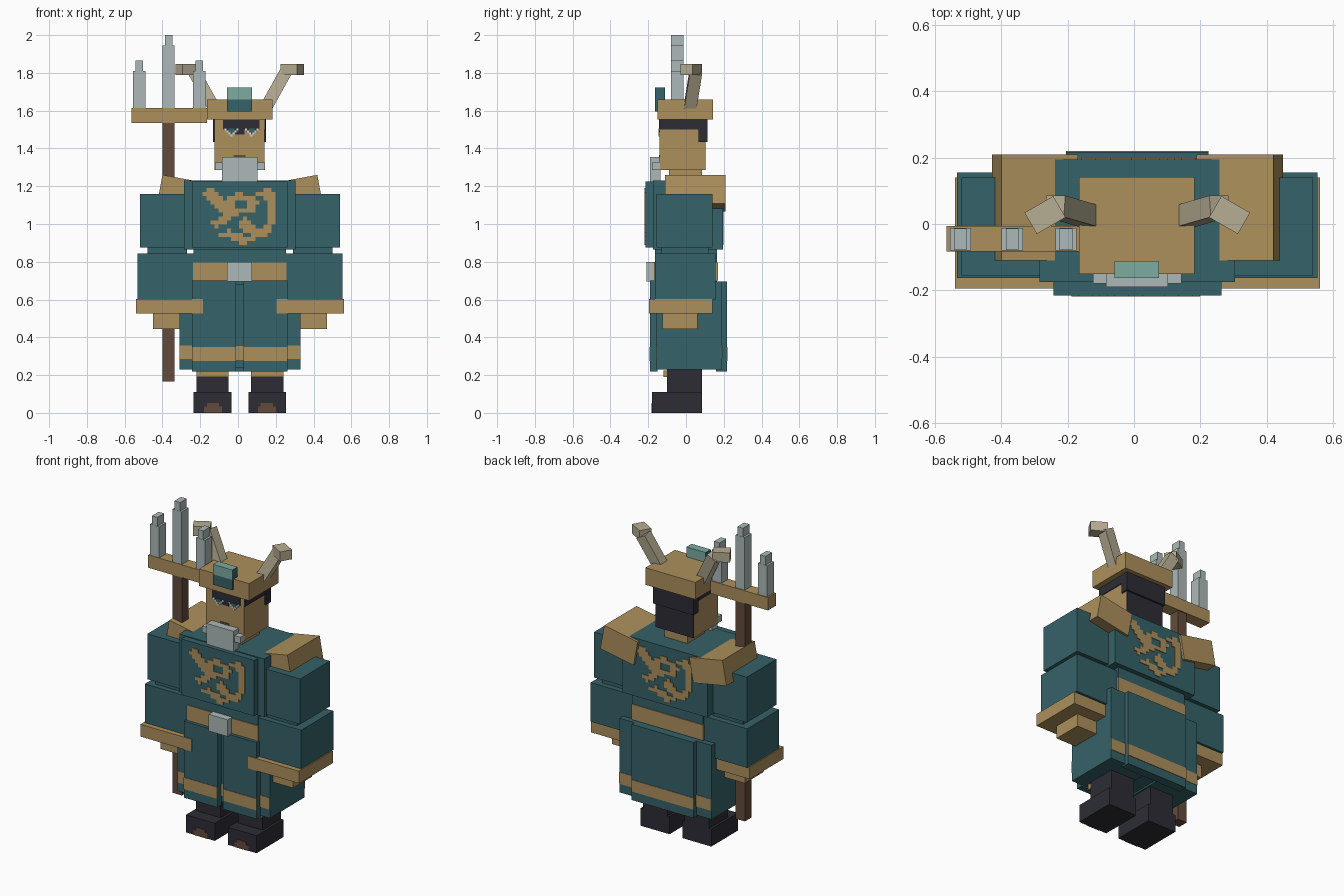
import bpy, bmesh, math
from mathutils import Vector, Euler

if "Cube" in bpy.data.objects:
    bpy.data.objects.remove(bpy.data.objects["Cube"], do_unlink=True)

CX = 0.01  # symmetry plane of the body


def material(name, rgb):
    lin = [((c / 255 + 0.055) / 1.055) ** 2.4 for c in rgb] + [1.0]
    m = bpy.data.materials.new(name)
    m.diffuse_color = lin
    m.use_nodes = True
    for n in m.node_tree.nodes:
        if n.type == 'BSDF_PRINCIPLED':
            n.inputs["Base Color"].default_value = lin
    return m


TEAL = material("teal cloth", (53, 98, 104))
GOLD = material("gold", (173, 144, 92))
GREY = material("pale grey", (173, 185, 184))
WOOD = material("brown wood", (98, 75, 59))
DARK = material("charcoal", (45, 44, 53))
JADE = material("light jade", (125, 171, 160))
HORN = material("horn beige", (182, 173, 146))
WHITE = material("eye white", (222, 222, 216))


def add_box(bm, x, y, z, rot=(0, 0, 0), mirrored=False):
    """Box from axis ranges, turned about its own centre."""
    c = Vector([(r[0] + r[1]) / 2 for r in (x, y, z)])
    s = Vector([r[1] - r[0] for r in (x, y, z)])
    turn = Euler(rot).to_matrix()
    for v in bmesh.ops.create_cube(bm, size=1)["verts"]:
        p = c + turn @ Vector([v.co[i] * s[i] for i in range(3)])
        if mirrored:
            p.x = 2 * CX - p.x
        v.co = p


def finish(name, bm, mat):
    bmesh.ops.recalc_face_normals(bm, faces=bm.faces)
    me = bpy.data.meshes.new(name)
    bm.to_mesh(me)
    bm.free()
    me.materials.append(mat)
    ob = bpy.data.objects.new(name, me)
    bpy.context.collection.objects.link(ob)
    return ob


def box(name, mat, x, y, z, rot=(0, 0, 0), mirrored=False):
    bm = bmesh.new()
    add_box(bm, x, y, z, rot, mirrored)
    return finish(name, bm, mat)


def pair(name, mat, x, y, z, rot=(0, 0, 0)):
    """Left part and its mirror image."""
    box("left_" + name, mat, x, y, z, rot)
    box("right_" + name, mat, x, y, z, rot, True)


def pixels(name, mat, rows, x0, z_top, cell, y, flip=False):
    """Thin plate pattern made of horizontal runs."""
    bm = bmesh.new()
    for r, row in enumerate(rows):
        c = 0
        while c < len(row):
            if row[c] == "#":
                e = c
                while e < len(row) and row[e] == "#":
                    e += 1
                add_box(bm, (x0 + c * cell, x0 + e * cell), y,
                        (z_top - (r + 1) * cell, z_top - r * cell), mirrored=flip)
                c = e
            else:
                c += 1
    return finish(name, bm, mat)


# Legs and shoes
pair("shoe", DARK, (0.055, 0.255), (-0.18, 0.085), (0, 0.11))
pair("leg", DARK, (0.07, 0.24), (-0.10, 0.085), (0.11, 0.30))
pair("knee_band", GOLD, (0.07, 0.24), (-0.12, -0.10), (0.19, 0.225))
pair("toe_patch", WOOD, (0.105, 0.2), (-0.183, -0.178), (0.0, 0.035))
pair("toe_patch_top", WOOD, (0.12, 0.185), (-0.183, -0.178), (0.035, 0.052))

# Skirt
box("skirt_core", TEAL, (-0.22, 0.24), (-0.15, 0.16), (0.24, 0.70))
pair("skirt_side", TEAL, (0.06, 0.33), (-0.155, 0.19), (0.23, 0.695))
pair("skirt_front", TEAL, (0.03, 0.263), (-0.19, -0.15), (0.22, 0.70))
box("skirt_back", TEAL, (-0.205, 0.225), (0.16, 0.217), (0.22, 0.695))
pair("skirt_front_stripe", GOLD, (0.03, 0.263), (-0.193, -0.188), (0.275, 0.348))
pair("skirt_side_stripe", GOLD, (0.06, 0.33), (-0.158, -0.153), (0.285, 0.358))
pair("skirt_rear_stripe", GOLD, (0.06, 0.33), (0.188, 0.193), (0.285, 0.358))
box("skirt_back_stripe", GOLD, (-0.205, 0.225), (0.215, 0.22), (0.275, 0.348))
box("skirt_gap_stripe", GOLD, (-0.02, 0.04), (-0.153, -0.148), (0.28, 0.355))

# Waist and belt
box("waist", TEAL, (-0.235, 0.255), (-0.165, 0.165), (0.68, 0.89))
box("belt", GOLD, (-0.238, 0.258), (-0.17, 0.17), (0.70, 0.795))
box("buckle", GREY, (-0.057, 0.075), (-0.21, -0.165), (0.695, 0.80))

# Torso
box("torso", TEAL, (-0.285, 0.305), (-0.175, 0.195), (0.865, 1.23))
box("chest_plate", TEAL, (-0.243, 0.263), (-0.215, -0.17), (0.875, 1.225))

# Coiled emblem on the chest and back
EMBLEM = [
    ".##............##.",
    "####....##...#####",
    ".####.#######..###",
    "..######...###..##",
    "...#####...##...##",
    "....#########...##",
    ".....####.......##",
    "....###...#.....##",
    "..####...###....##",
    "...#.....####..##.",
    "......#...#######.",
    "....######..####..",
    ".......######.....",
    ".........##.......",
]
pixels("chest_emblem", GOLD, EMBLEM, -0.188, 1.19, 0.0215, (-0.219, -0.213))
pixels("back_emblem", GOLD, EMBLEM, -0.188, 1.19, 0.0215, (0.193, 0.199), True)

# Arms
pair("upper_arm", TEAL, (0.28, 0.54), (-0.155, 0.14), (0.875, 1.16))
pair("elbow", TEAL, (0.29, 0.50), (-0.13, 0.12), (0.83, 0.89))
pair("sleeve", TEAL, (0.255, 0.553), (-0.163, 0.155), (0.60, 0.845))
pair("cuff", GOLD, (0.205, 0.56), (-0.195, 0.14), (0.525, 0.602))
pair("hand", GOLD, (0.30, 0.47), (-0.125, 0.06), (0.445, 0.53))

# Tilted shoulder guards
pair("shoulder_guard", GOLD, (0.201, 0.436), (-0.11, 0.21), (1.085, 1.24),
     (0, -math.radians(10.5), 0))

# Head
box("neck", GOLD, (-0.07, 0.09), (-0.09, 0.085), (1.22, 1.29))
box("head", GOLD, (-0.125, 0.14), (-0.14, 0.10), (1.285, 1.56))
box("back_hair", DARK, (-0.125, 0.14), (0.098, 0.104), (1.285, 1.44))
box("hair_cap", DARK, (-0.133, 0.148), (0.065, 0.115), (1.435, 1.555))
pair("side_hair", DARK, (0.137, 0.145), (-0.138, 0.07), (1.50, 1.555))

# Face: dark band with zigzag lower edge, eyes and mouth
box("eye_shadow", DARK, (-0.08, 0.115), (-0.143, -0.138), (1.50, 1.552))
box("nose_shadow", DARK, (-0.015, 0.035), (-0.143, -0.138), (1.475, 1.50))
EYE = ["#.....#", ".#...#.", "..#.#..", "...#..."]
IRIS = ["..###..", "..###..", "...#...", "......."]
for side, x0 in (("right", -0.072), ("left", 0.036)):
    pixels(side + "_eye_white", WHITE, EYE, x0, 1.505, 0.0105, (-0.146, -0.139))
    pixels(side + "_iris", TEAL, IRIS, x0, 1.505, 0.0105, (-0.146, -0.139))
    box(side + "_brow_mark", DARK, (x0 + 0.01, x0 + 0.064),
        (-0.142, -0.138), (1.485, 1.50))
box("mouth", WOOD, (-0.025, 0.04), (-0.143, -0.138), (1.352, 1.366))

# Beard
box("beard", GREY, (-0.085, 0.103), (-0.19, -0.135), (1.225, 1.355))
box("beard_sides", GREY, (-0.123, 0.143), (-0.18, -0.138), (1.285, 1.325))

# Hat with jewel
box("hat", GOLD, (-0.165, 0.182), (-0.15, 0.142), (1.553, 1.66))
gem = box("hat_jewel", TEAL, (-0.058, 0.075), (-0.163, -0.112), (1.595, 1.66))
gem_top = box("hat_jewel_top", TEAL, (-0.058, 0.075), (-0.163, -0.112), (1.66, 1.722))
gem_top.data.materials.append(JADE)
for p in gem_top.data.polygons:
    p.material_index = 0 if abs(p.normal.x) > 0.5 else 1

# Horns: leaning stem, then a tip turned outward and forward
pair("horn_stem", HORN, (0.17, 0.235), (0.005, 0.07), (1.60, 1.83),
     (math.radians(-8), math.radians(29), 0))
pair("horn_tip", HORN, (0.238, 0.338), (-0.01, 0.064), (1.788, 1.848),
     (0, 0, math.radians(-30)))

# Staff with stepped prongs
box("staff_shaft", WOOD, (-0.40, -0.335), (-0.077, -0.012), (0.165, 1.54))
box("staff_crossbar", GOLD, (-0.565, -0.165), (-0.083, -0.006), (1.535, 1.615))
for i, (x, z) in enumerate(((-0.523, 1.81), (-0.367, 1.945), (-0.205, 1.81))):
    box(f"prong_{i + 1}", GREY, (x - 0.032, x + 0.032), (-0.08, -0.012), (1.615, z))
    box(f"prong_tip_{i + 1}", GREY, (x - 0.019, x + 0.019), (-0.079, -0.013), (z, z + 0.055))
